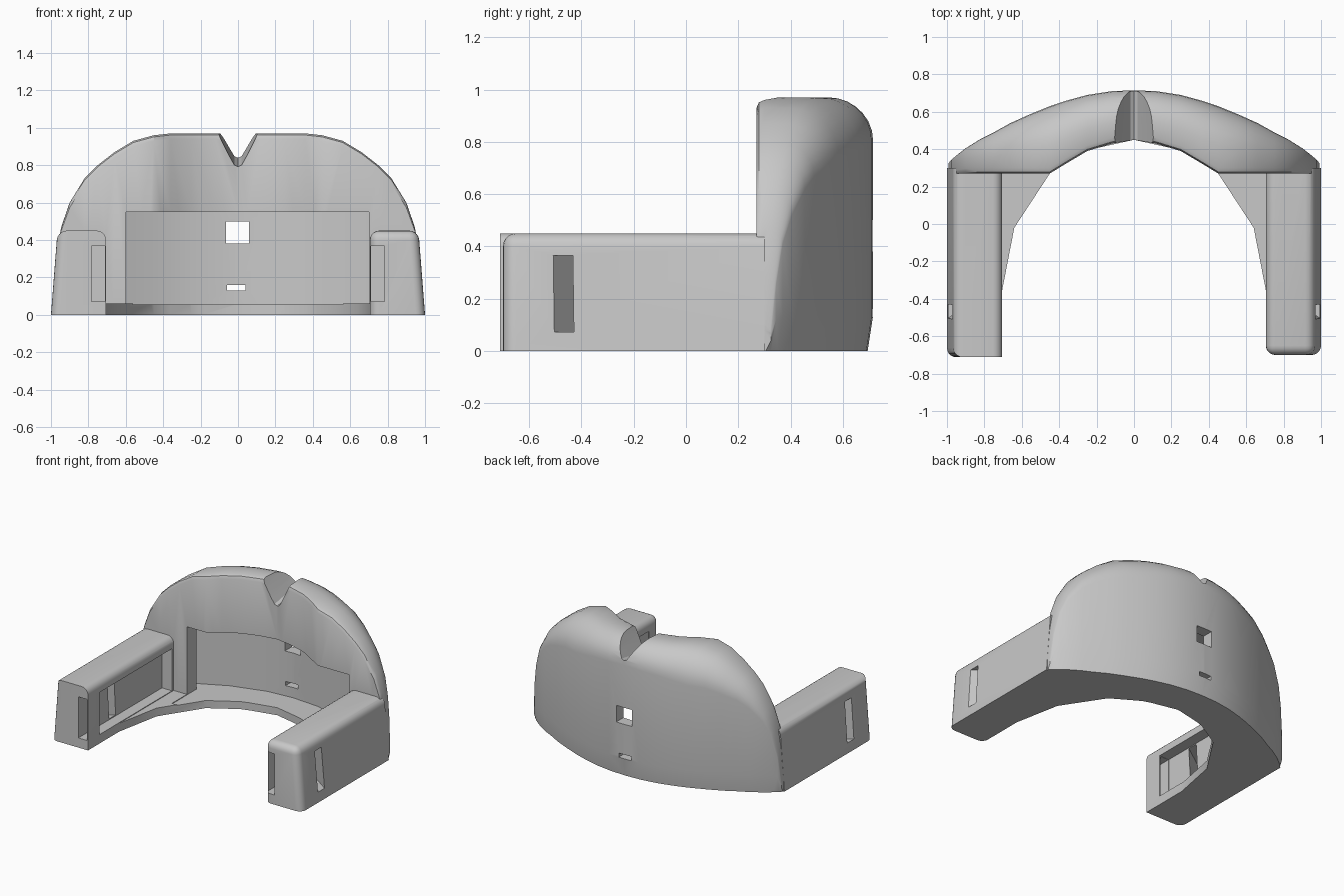
import bpy
import bmesh
import math
from mathutils import Vector

cube = bpy.data.objects.get("Cube")
if cube:
    bpy.data.objects.remove(cube, do_unlink=True)

grey = bpy.data.materials.new("light_grey")
grey.use_nodes = True
grey.diffuse_color = (0.58, 0.58, 0.58, 1)
grey.node_tree.nodes["Principled BSDF"].inputs["Base Color"].default_value = (0.58, 0.58, 0.58, 1)


def finish(bm, name):
    bmesh.ops.recalc_face_normals(bm, faces=bm.faces)
    if bm.calc_volume(signed=True) < 0:
        bmesh.ops.reverse_faces(bm, faces=bm.faces)
    mesh = bpy.data.meshes.new(name)
    bm.to_mesh(mesh)
    bm.free()
    mesh.materials.append(grey)
    ob = bpy.data.objects.new(name, mesh)
    bpy.context.collection.objects.link(ob)
    return ob


def loft(name, rings):
    """Skin a row of equal-length closed rings and cap both ends."""
    bm = bmesh.new()
    rows = [[bm.verts.new(p) for p in ring] for ring in rings]
    n = len(rows[0])
    for a, b in zip(rows, rows[1:]):
        for i in range(n):
            j = (i + 1) % n
            bm.faces.new((a[i], a[j], b[j], b[i]))
    bm.faces.new(rows[0])
    bm.faces.new(rows[-1])
    bm.normal_update()
    bmesh.ops.triangulate(bm, faces=bm.faces)
    return finish(bm, name)


def plan_prism(name, outline, z0, z1, shift=0.0):
    return loft(name, [[(x, y, z0) for x, y in outline],
                       [(x, y + shift, z1) for x, y in outline]])


def block(name, x0, x1, y0, y1, z0, z1):
    x0, x1 = sorted((x0, x1))
    return plan_prism(name, [(x0, y0), (x1, y0), (x1, y1), (x0, y1)], z0, z1)


def combine(target, tool, operation):
    mod = target.modifiers.new(operation.lower(), "BOOLEAN")
    mod.operation = operation
    mod.solver = "EXACT"
    mod.object = tool
    bpy.context.view_layer.objects.active = target
    bpy.ops.object.modifier_apply(modifier=mod.name)
    bpy.data.objects.remove(tool, do_unlink=True)


# Curved back: x, front y, rear y, height of each half station
stations = [(0, .45, .715, .97), (.12, .43, .71, .97), (.25, .39, .69, .97),
            (.36, .325, .66, .97), (.45, .27, .63, .96), (.56, .27, .585, .93),
            (.66, .27, .54, .87), (.75, .27, .49, .80), (.82, .27, .455, .73),
            (.90, .27, .405, .60), (.945, .27, .37, .47), (.975, .27, .345, .3),
            (.992, .27, .325, .1)]


def section(x, front, rear, h):
    depth = rear - front
    r = min(.21, .6 * depth, .5 * h)
    f = min(.03, .2 * h, .2 * depth)
    low = min(.13, .4 * h)
    ring = [(front, 0), (front, h - f), (front + f * .3, h - f * .3), (front + f, h)]
    for i in range(8):
        a = math.pi / 2 * (1 - i / 7)
        ring.append((rear - r + r * math.cos(a), h - r + r * math.sin(a)))
    ring += [(rear, low), (rear - .02, 0)]
    return [(x, y, z) for y, z in ring]


mirrored = [(-s[0], *s[1:]) for s in reversed(stations[1:])]
body = loft("curved_body", [section(*s) for s in mirrored + stations])


# Side arms, leaning in slightly towards the top
def arm(side, rounded_front):
    bm = bmesh.new()
    bmesh.ops.create_cube(bm, size=1)
    for v in bm.verts:
        outer, back, top = v.co.x * side > 0, v.co.y > 0, v.co.z > 0
        x = (.965 if top else 1) if outer else .705
        front = -.7 if rounded_front else -.712
        v.co = Vector((x * side, .3 if back else front, .45 if top else 0))
    bm.normal_update()

    def picked(e):
        c = (e.verts[0].co + e.verts[1].co) / 2
        along = abs(c.y) < .4
        front = c.y < -.6
        if along:
            return c.z > .4 and abs(e.verts[0].co.y - e.verts[1].co.y) > .5
        upright = .1 < c.z < .4
        return front and (c.z > .4 or upright) if rounded_front else \
            front and upright and abs(c.x) > .9

    bmesh.ops.bevel(bm, geom=[e for e in bm.edges if picked(e)], offset=.05,
                    segments=5, profile=.5, affect="EDGES")
    bm.normal_update()
    return finish(bm, "arm")


combine(body, arm(1, True), "UNION")
combine(body, arm(-1, False), "UNION")

# Thin floor shelf with a curved inner edge
half = [(.8, -.36), (.706, -.36), (.64, -.02), (.45, .27), (.25, .395)]
rear = [(-.75, .42), (0, .6), (.75, .42)]
inner = half + [(0, .45)] + [(-x, y) for x, y in reversed(half)]
combine(body, plan_prism("floor_shelf", inner + rear, 0, .06), "UNION")

# Deep recess in the back wall, leaving a post on the right
recess = [(-.6, .1), (.7, .1), (.7, .43), (.45, .55), (.2, .62), (0, .635),
          (-.2, .62), (-.45, .55), (-.7, .43), (-.7, .38), (-.6, .38)]
combine(body, plan_prism("recess_cutter", recess, .055, .55), "DIFFERENCE")

# Arm pockets with front and side strap slots
for side in (1, -1):
    combine(body, block("pocket_cutter", .68 * side, .785 * side, -.58, .25, .065, .37), "DIFFERENCE")
    combine(body, block("front_slot_cutter", .712 * side, .782 * side, -.8, -.5, .07, .368), "DIFFERENCE")
    slot = [(1.06, -.55), (1.06, -.475), (.74, -.25), (.74, -.325)]
    combine(body, plan_prism("side_slot_cutter", [(x * side, y) for x, y in slot],
                             .072, .365, -.02), "DIFFERENCE")

# Window and small slot through the back wall
combine(body, block("window_cutter", -.065, .06, .5, .9, .38, .5), "DIFFERENCE")
combine(body, block("slot_cutter", -.06, .04, .5, .9, .13, .16), "DIFFERENCE")

# Notch across the top, rising towards the rear
edge = [(.14, 1.1), (.11, .955), (.085, .9), (.05, .83), (.02, .775)]
notch = edge + [(0, .765)] + [(-x, z) for x, z in reversed(edge)]
combine(body, loft("notch_cutter", [[(x, .3, z) for x, z in notch],
                                    [(x, .8, z + .09) for x, z in notch]]), "DIFFERENCE")

# Smooth shading with crisp edges
bpy.ops.object.select_all(action="DESELECT")
body.select_set(True)
bpy.context.view_layer.objects.active = body
bpy.ops.object.shade_smooth_by_angle(angle=math.radians(32))
